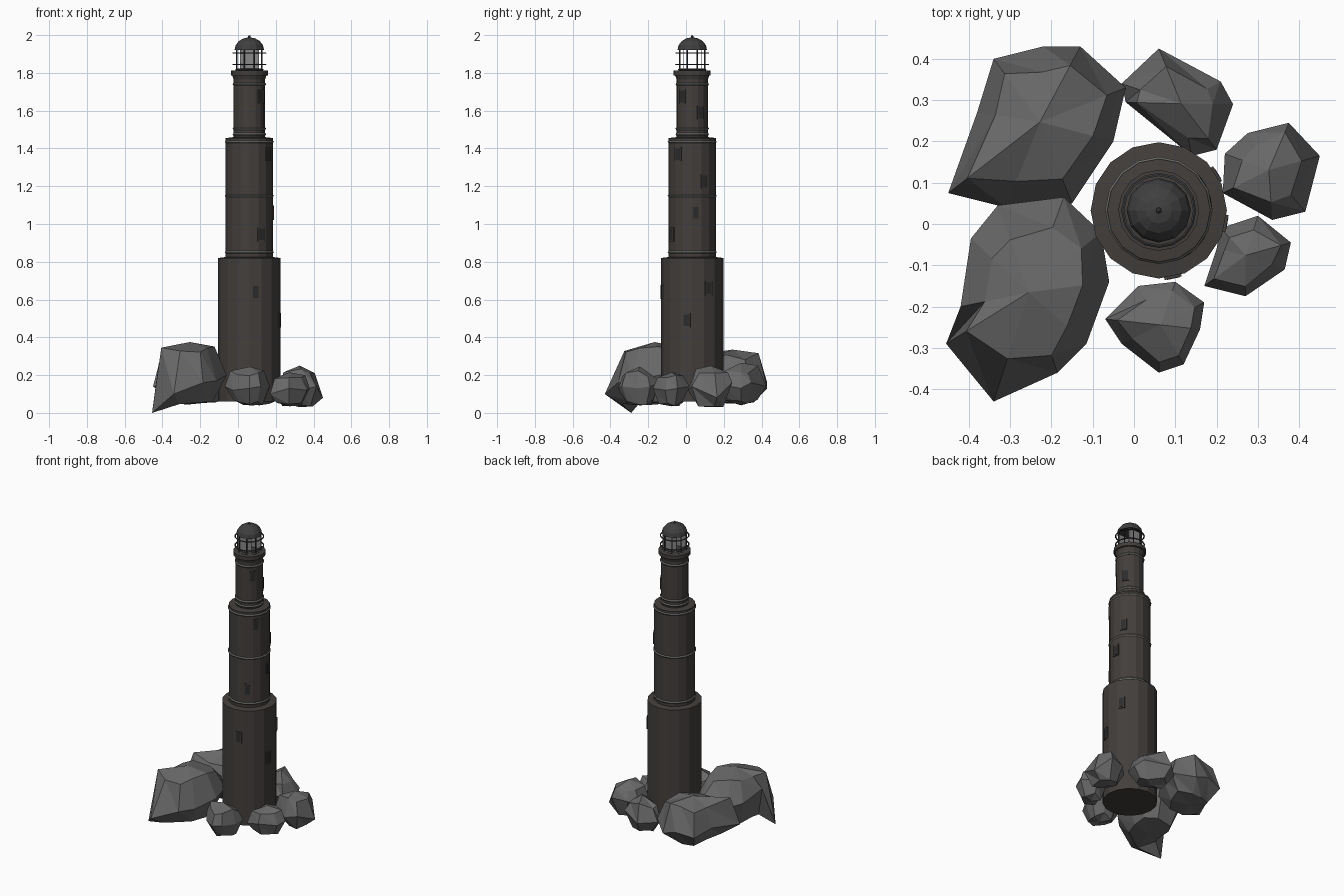
import bpy, bmesh, math, random
from mathutils import Vector

if "Cube" in bpy.data.objects:
    bpy.data.objects.remove(bpy.data.objects["Cube"])

random.seed(4)
CX, CY = 0.06, 0.033


def material(name, c):
    m = bpy.data.materials.new(name)
    m.diffuse_color = (*c, 1)
    m.use_nodes = True
    m.node_tree.nodes["Principled BSDF"].inputs["Base Color"].default_value = m.diffuse_color
    return m


STONE = material("dark_stone", (0.055, 0.049, 0.045))
TRIM = material("grey_trim", (0.16, 0.16, 0.155))
ROCK = material("rock", (0.14, 0.14, 0.14))
IRON = material("iron", (0.05, 0.05, 0.05))
GLASS = material("glass", (0.25, 0.25, 0.25))
DARK = material("window_dark", (0.025, 0.025, 0.025))


def finish(name, bm, mat):
    bmesh.ops.recalc_face_normals(bm, faces=bm.faces)
    me = bpy.data.meshes.new(name)
    bm.to_mesh(me)
    bm.free()
    me.materials.append(mat)
    ob = bpy.data.objects.new(name, me)
    bpy.context.collection.objects.link(ob)
    return ob


def lathe(name, profile, mat, n=16, closed=False):
    """Turn an (r, z) profile around the tower axis."""
    bm = bmesh.new()
    rings = []
    for r, z in profile:
        rings.append([bm.verts.new((CX + r * math.cos(2 * math.pi * i / n),
                                    CY + r * math.sin(2 * math.pi * i / n), z)) for i in range(n)])
    pairs = list(zip(rings, rings[1:]))
    if closed:
        pairs.append((rings[-1], rings[0]))
    for a, b in pairs:
        for i in range(n):
            j = (i + 1) % n
            bm.faces.new((a[i], a[j], b[j], b[i]))
    if not closed:
        bm.faces.new(rings[0])
        bm.faces.new(rings[-1])
    return finish(name, bm, mat)


def hoop(name, r, z, t, h, mat, n=16):
    return lathe(name, [(r - t, z - h), (r, z - h), (r + t, z), (r, z + h), (r - t, z + h)],
                 mat, n, closed=True)


def box(name, loc, size, mat, angle=0):
    bm = bmesh.new()
    bmesh.ops.create_cube(bm, size=1)
    bmesh.ops.scale(bm, vec=size, verts=bm.verts)
    ob = finish(name, bm, mat)
    ob.location = loc
    ob.rotation_euler[2] = angle
    return ob


# Stepped tower body
lathe("tower_body", [(0.165, 0.06), (0.165, 0.82), (0.125, 0.825), (0.125, 1.455),
                     (0.083, 1.46), (0.083, 1.765), (0.09, 1.785), (0.098, 1.787),
                     (0.098, 1.812), (0.06, 1.815)], STONE)

# Trim bands
for z, r in [(0.85, 0.125), (1.15, 0.125), (1.435, 0.125),
             (1.475, 0.084), (1.505, 0.084), (1.74, 0.084)]:
    hoop("trim_band", r, z, 0.005, 0.007, TRIM)

# Windows winding around the seaward side
for deg, z, r in [(-78, 0.64, 0.165), (-11, 0.49, 0.165), (32, 0.66, 0.165),
                  (-60, 0.945, 0.125), (8, 1.06, 0.125), (32, 1.225, 0.125), (-37, 1.37, 0.125),
                  (32, 1.59, 0.083), (-40, 1.675, 0.083)]:
    a = math.radians(deg)
    for name, rr, w, h, m in [("window_frame", r - 0.003, 0.042, 0.075, STONE),
                              ("window_pane", r - 0.002, 0.03, 0.062, DARK)]:
        box(name, (CX + rr * math.cos(a), CY + rr * math.sin(a), z), (0.012, w, h), m, a)

# Lantern: posts, rails and glazing
for i in range(8):
    a = math.radians(22.5 + 45 * i)
    box("lantern_post", (CX + 0.071 * math.cos(a), CY + 0.071 * math.sin(a), 1.87),
        (0.006, 0.006, 0.12), IRON, a)
for z in (1.845, 1.905):
    hoop("lantern_rail", 0.087, z, 0.004, 0.003, IRON)
hoop("lantern_sill", 0.068, 1.818, 0.008, 0.006, IRON)
for s in (-1, 1):
    box("lantern_glass", (CX, CY + s * 0.048, 1.87), (0.1, 0.004, 0.115), GLASS)

# Dome and finial
dome = [(0.078 * math.cos(math.radians(t)), 1.922 + 0.066 * math.sin(math.radians(t)))
        for t in (0, 22, 45, 66, 85)]
lathe("dome", dome, IRON, 12)
lathe("finial", [(0.003, 1.98), (0.007, 1.988), (0.006, 1.996), (0.001, 2.0)], IRON, 8)


def rock(name, outline, top, bottom):
    """Faceted boulder: widest outline, an upper and a lower shoulder, two caps."""
    n = len(outline)
    c = sum((Vector(p) for p in outline), Vector()) / n
    bm = bmesh.new()

    def ring(k, z, jitter):
        out = []
        for p in outline:
            f = k * random.uniform(1 - jitter, 1 + jitter)
            out.append(bm.verts.new((c.x + (p[0] - c.x) * f, c.y + (p[1] - c.y) * f,
                                     z + random.uniform(-jitter, jitter) * 0.15)))
        return out

    low = ring(0.62, bottom + 0.015, 0.1)
    mid = [bm.verts.new(p) for p in outline]
    high = ring(0.7, top - 0.035, 0.15)
    for a, b in ((low, mid), (mid, high)):
        for i in range(n):
            j = (i + 1) % n
            bm.faces.new((a[i], a[j], b[j]))
            bm.faces.new((a[i], b[j], b[i]))
    for r, z in ((low, bottom), (high, top)):
        v = bm.verts.new((c.x, c.y, z))
        for i in range(n):
            bm.faces.new((r[i], r[(i + 1) % n], v))
    return finish(name, bm, ROCK)


# Boulders around the foot
rock("rock_back_left", [(-.34, .40, .14), (-.22, .43, .16), (-.13, .43, .13), (-.02, .33, .16),
                        (-.05, .2, .2), (-.15, .05, .17), (-.31, .04, .16), (-.45, .075, .14),
                        (-.38, .27, .17)], 0.335, 0.05)
rock("rock_front_left", [(-.17, .065, .24), (-.08, -.02, .22), (-.06, -.14, .2), (-.115, -.29, .17),
                         (-.185, -.36, .16), (-.34, -.43, .1), (-.455, -.29, .0),
                         (-.42, -.2, .26), (-.395, -.035, .22), (-.33, .045, .2)], 0.375, 0.045)
rock("rock_back", [(-.03, .34, .14), (.06, .425, .14), (.21, .345, .16), (.24, .29, .13),
                   (.2, .18, .15), (.14, .165, .16), (-.02, .295, .13)], 0.265, 0.04)
rock("rock_right", [(.375, .245, .16), (.45, .165, .08), (.415, .03, .14), (.335, .01, .12),
                    (.215, .075, .12), (.22, .17, .13), (.275, .22, .15)], 0.25, 0.03)
rock("rock_front_right", [(.3, .02, .14), (.38, -.045, .13), (.365, -.11, .12), (.27, -.175, .13),
                          (.17, -.15, .1), (.2, -.06, .13), (.21, -.01, .14)], 0.215, 0.035)
rock("rock_front", [(.01, -.15, .15), (.1, -.14, .16), (.17, -.19, .14), (.16, -.255, .13),
                    (.12, -.34, .14), (.06, -.36, .13), (-.03, -.29, .12), (-.07, -.23, .14)],
     0.245, 0.04)
